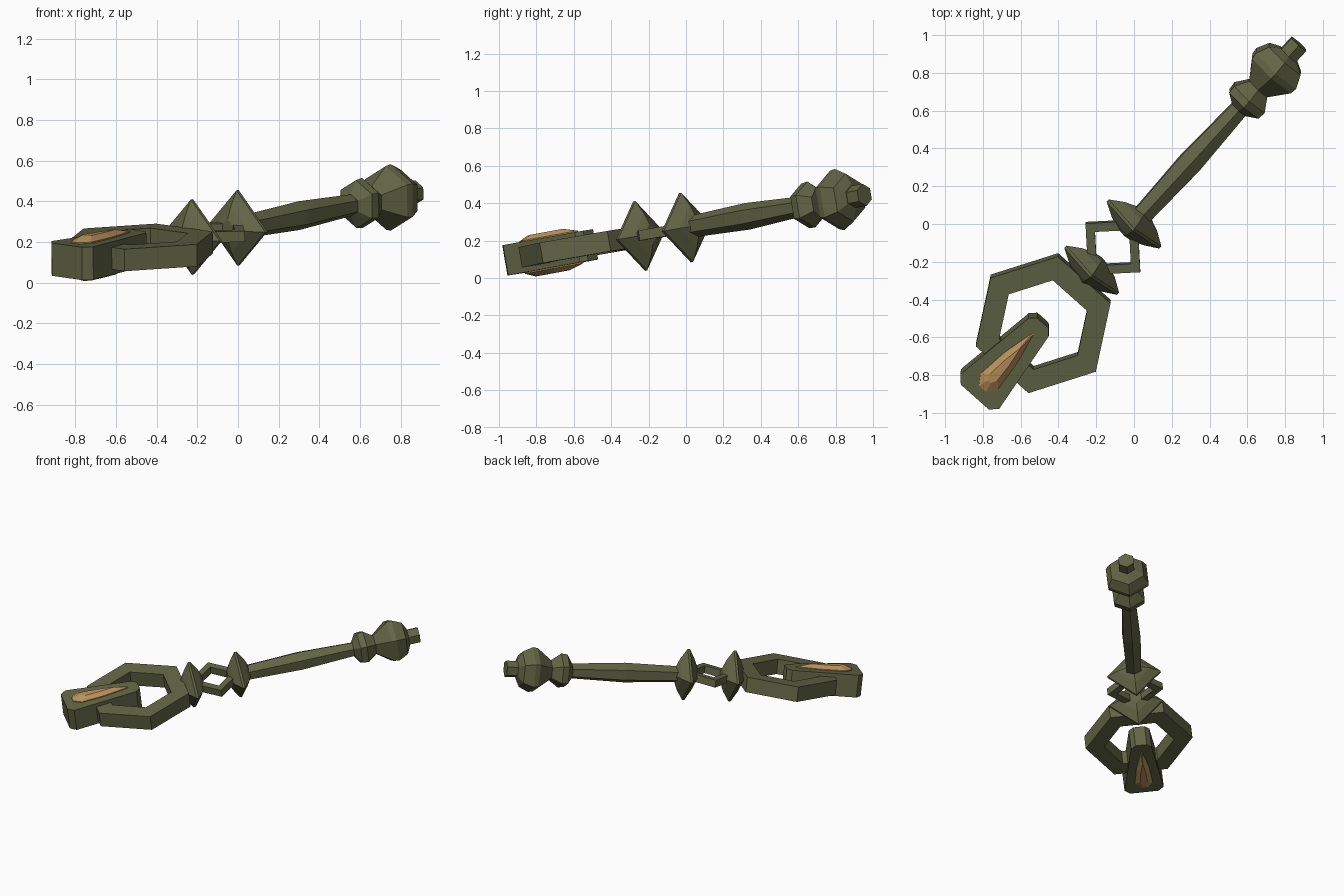
import bpy, bmesh, math
from mathutils import Matrix, Vector

if "Cube" in bpy.data.objects:
    bpy.data.objects.remove(bpy.data.objects["Cube"])

# Local frame: first axis = along the rod, second = sideways, third = up
heading, pitch, roll = math.radians(47.55), math.radians(7.7), math.radians(6)
u = Vector((math.cos(heading) * math.cos(pitch), math.sin(heading) * math.cos(pitch), math.sin(pitch)))
v0 = Vector((math.sin(heading), -math.cos(heading), 0))
w0 = v0.cross(u)
w = w0 * math.cos(roll) + v0 * math.sin(roll)
v = v0 * math.cos(roll) - w0 * math.sin(roll)
FRAME = Matrix((u, v, w)).transposed().to_4x4()
FRAME.translation = (0, 0, 0.27)


def material(name, colour):
    m = bpy.data.materials.new(name)
    m.diffuse_color = (*colour, 1)
    m.use_nodes = True
    m.node_tree.nodes["Principled BSDF"].inputs["Base Color"].default_value = m.diffuse_color
    return m


METAL = material("olive metal", (0.122, 0.130, 0.060))
AMBER = material("amber gem", (0.485, 0.285, 0.108))


def finish(name, bm, mat):
    bmesh.ops.transform(bm, matrix=FRAME, verts=bm.verts)
    bmesh.ops.recalc_face_normals(bm, faces=bm.faces)
    me = bpy.data.meshes.new(name)
    bm.to_mesh(me)
    bm.free()
    me.materials.append(mat)
    ob = bpy.data.objects.new(name, me)
    bpy.context.collection.objects.link(ob)
    return ob


def loft(name, loops, mat, cap=True):
    """Skin a list of equal-length point loops; without caps the last joins the first."""
    bm = bmesh.new()
    rows = [[bm.verts.new(p) for p in loop] for loop in loops]
    pairs = list(zip(rows, rows[1:])) + ([] if cap else [(rows[-1], rows[0])])
    for a, b in pairs:
        n = len(a)
        for i in range(n):
            bm.faces.new((a[i], a[(i + 1) % n], b[(i + 1) % n], b[i]))
    if cap:
        bm.faces.new(rows[0])
        bm.faces.new(rows[-1])
    return finish(name, bm, mat)


def turned(name, profile, sides, offset=0.0):
    """Faceted turning along the rod from (position, radius) pairs, a corner pointing up."""
    step = 2 * math.pi / sides
    loops = [[(s + offset, r * math.sin(i * step), r * math.cos(i * step)) for i in range(sides)]
             for s, r in profile]
    return loft(name, loops, METAL)


def flat_ring(name, centre, outer, inner, sides, turn, half):
    """Flat polygon ring with rectangular section."""
    def loop(r, h):
        angles = [turn + 2 * math.pi * i / sides for i in range(sides)]
        return [(centre + r * math.cos(a), r * math.sin(a), h) for a in angles]
    return loft(name, [loop(outer, -half), loop(outer, half), loop(inner, half), loop(inner, -half)],
                METAL, cap=False)


# Rod, collar, pommel and end stub
turned("shaft", [(0.04, 0.058), (0.45, 0.072), (0.88, 0.052)], 6)
turned("collar", [(0.83, 0.055), (0.87, 0.12), (0.915, 0.125), (0.965, 0.088), (0.99, 0.07)], 6)
turned("pommel", [(0.95, 0.065), (0.985, 0.075), (1.09, 0.16), (1.125, 0.165), (1.195, 0.13), (1.225, 0.07)], 6)
turned("end_stub", [(1.2, 0.06), (1.305, 0.06)], 6)

# Two diamond guards
guard = [(-0.075, 0.055), (-0.05, 0.115), (-0.008, 0.188), (0.008, 0.188), (0.055, 0.115), (0.08, 0.055)]
for name, pos in (("upper_guard", 0.0), ("lower_guard", -0.335)):
    turned(name, guard, 4, pos)

# Square link between the guards
flat_ring("square_link", -0.167, 0.195, 0.128, 4, 0, 0.027)

# Six-sided head ring
flat_ring("head_ring", -0.718, 0.375, 0.245, 6, math.pi / 6, 0.055)

# Tapered block across the ring, with chamfered corners
half_outline = [(-1.245, 0.10), (-1.205, 0.138), (-0.74, 0.072), (-0.708, 0.04)]
MID = -0.012
outline = half_outline + [(s, -y) for s, y in reversed(half_outline)]
loft("head_block", [[(s, y + MID, h) for s, y in outline] for h in (-0.082, 0.082)], METAL)

# Faceted pointed gem on both faces of the block
gem = [(-1.185, 0.025), (-1.13, 0.062), (-0.96, 0.044), (-0.785, 0.004)]
gem = gem + [(s, -y) for s, y in reversed(gem)]
for name, side in (("upper_gem", 1), ("lower_gem", -1)):
    base = [(s, y + MID, 0.075 * side) for s, y in gem]
    rim = [(s, y + MID, 0.088 * side) for s, y in gem]
    crown = [(-1.04 + (s + 1.04) * 0.6, y * 0.42 + MID, 0.112 * side) for s, y in gem]
    loft(name, [base, rim, crown], AMBER)
